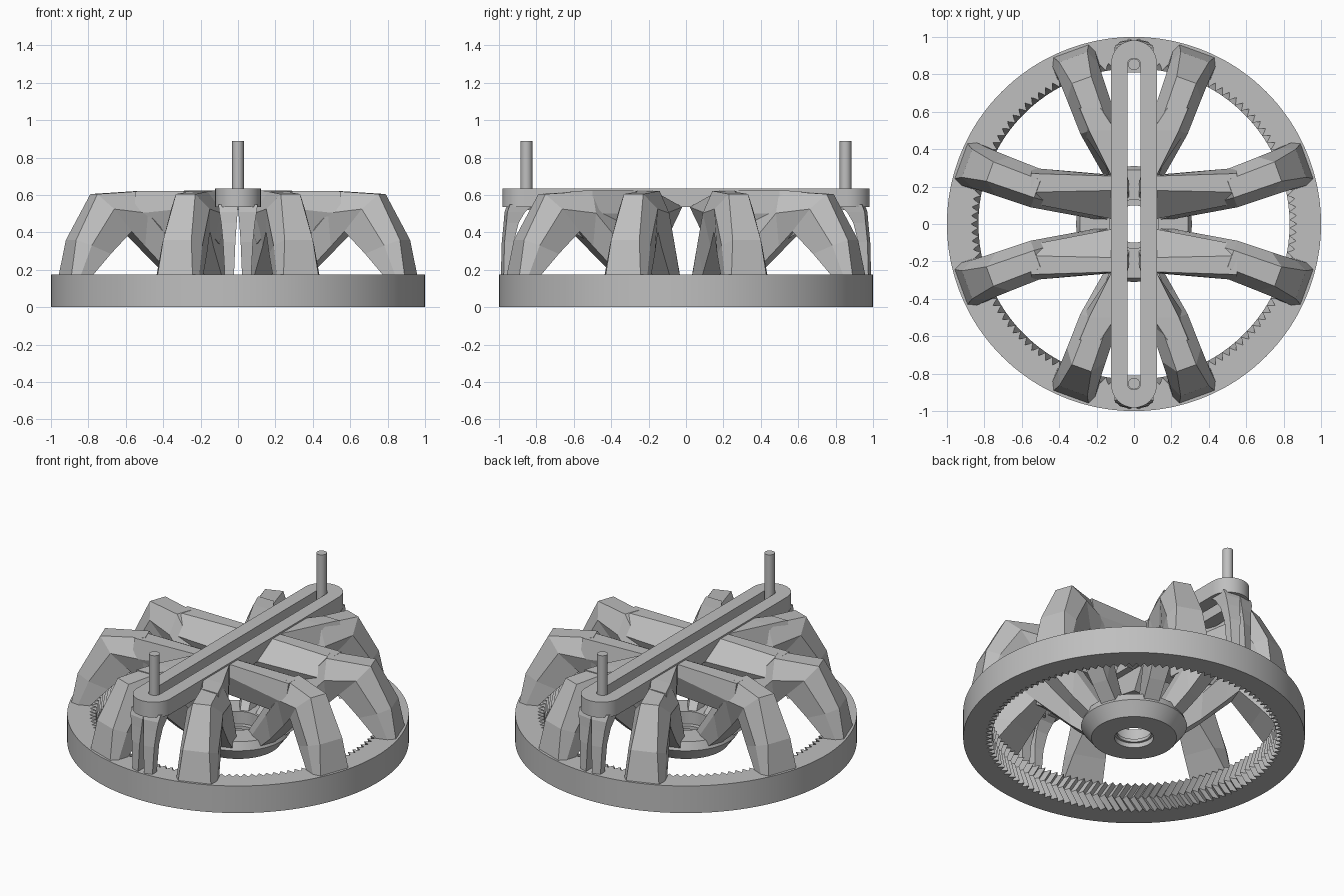
import bpy, bmesh, math

if "Cube" in bpy.data.objects:
    bpy.data.objects.remove(bpy.data.objects["Cube"])

grey = bpy.data.materials.new("plain grey")
grey.diffuse_color = (0.52, 0.52, 0.52, 1)
grey.use_nodes = True
grey.node_tree.nodes["Principled BSDF"].inputs["Base Color"].default_value = grey.diffuse_color


def finish(name, bm, smooth=None):
    bmesh.ops.recalc_face_normals(bm, faces=bm.faces)
    me = bpy.data.meshes.new(name)
    bm.to_mesh(me)
    bm.free()
    me.materials.append(grey)
    ob = bpy.data.objects.new(name, me)
    bpy.context.collection.objects.link(ob)
    if smooth:
        bpy.ops.object.select_all(action='DESELECT')
        ob.select_set(True)
        bpy.context.view_layer.objects.active = ob
        bpy.ops.object.shade_smooth_by_angle(angle=math.radians(smooth))
    return ob


def loft(bm, loops, closed=False):
    """Skin equal-length point loops; closed joins last to first, else ends are capped."""
    rows = [[bm.verts.new(p) for p in lp] for lp in loops]
    n = len(rows[0])
    pairs = list(zip(rows, rows[1:])) + ([(rows[-1], rows[0])] if closed else [])
    for a, b in pairs:
        for i in range(n):
            j = (i + 1) % n
            bm.faces.new((a[i], a[j], b[j], b[i]))
    if not closed:
        bm.faces.new(rows[0])
        bm.faces.new(rows[-1])


def circle(r, z, n):
    return [(r * math.cos(2 * math.pi * i / n), r * math.sin(2 * math.pi * i / n), z) for i in range(n)]


# Ring with internal herringbone teeth
TEETH, TWIST, H = 120, 0.06, 0.175


def toothed(z, twist):
    pts = []
    for i in range(TEETH * 4):
        a = 2 * math.pi * i / (TEETH * 4) + twist
        r = (0.87, 0.853, 0.832, 0.853)[i % 4]
        pts.append((r * math.cos(a), r * math.sin(a), z))
    return pts


bm = bmesh.new()
n = TEETH * 4
loft(bm, [circle(1, 0, n), circle(1, H, n), toothed(H, 0), toothed(H / 2, TWIST), toothed(0, 0)], True)
finish("toothed_ring", bm, 20)

# Central hub with bore
bm = bmesh.new()
loft(bm, [circle(r, z, 48) for r, z in
          [(.115, 0), (.25, 0), (.31, .08), (.29, .13), (.13, .13), (.13, .05), (.10, .05), (.10, .03), (.115, .03)]], True)
finish("hub", bm, 30)


# Slotted top bar
def stadium(r, c, z, k=16):
    pts = []
    for s in (1, -1):
        for i in range(k + 1):
            a = math.pi * i / k
            pts.append((s * r * math.cos(a), s * (c + r * math.sin(a)), z))
    return pts


bm = bmesh.new()
loft(bm, [stadium(.122, .86, .535), stadium(.122, .86, .635), stadium(.036, .85, .635), stadium(.036, .85, .535)], True)
finish("slotted_bar", bm, 30)

# Arm stations: outer (r, z), inner (r, z), half widths at outer, middle, inner
ARM = [((.985, .165), (.875, .165), .10, .122, .12),
       ((.95, .36), (.76, .285), .08, .115, .10),
       ((.82, .605), (.63, .405), .055, .11, .07),
       ((.55, .622), (.55, .325), .05, .105, .06),
       ((.40, .45), (.40, .178), .04, .08, .05),
       ((.14, .125), (.20, .01), .025, .04, .045)]


def arm_loops(angle, sx, sy):
    c, s = math.cos(math.radians(angle)), math.sin(math.radians(angle))
    loops = []
    for (ro, zo), (ri, zi), wo, wm, wi in ARM:
        rm, zm = ro + (ri - ro) * .4, zo + (zi - zo) * .4
        sec = [(ro, wo, zo), (rm, wm, zm), (ri, wi, zi), (ri, -wi, zi), (rm, -wm, zm), (ro, -wo, zo)]
        loops.append([(sx * (r * c - t * s), sy * (r * s + t * c), z) for r, t, z in sec])
    return loops


# Upper braces from the arm knees to the bar: sections as (sideways, z)
SIDE = [(.55, [(.27, .62), (.17, .62), (.11, .50), (.14, .39), (.24, .39), (.30, .50)]),
        (.08, [(.255, .625), (.18, .625), (.02, .536), (.09, .39), (.24, .42), (.26, .55)])]
END = [(.62, [(.29, .62), (.18, .62), (.13, .50), (.16, .41), (.27, .41), (.32, .50)]),
       (.50, [(.24, .625), (.10, .625), (.06, .50), (.10, .34), (.20, .34), (.28, .50)]),
       (.26, [(.12, .625), (.06, .625), (.045, .50), (.06, .32), (.09, .32), (.12, .50)])]

# Bar end leg stations: z, outer y, inner y, inner x, outer x
LEG = [(.16, .99, .93, .022, .07), (.35, .985, .92, .014, .08), (.45, .975, .895, .007, .09),
       (.51, .97, .86, .002, .10), (.55, .955, .81, .001, .105)]

for sx in (-1, 1):
    for sy in (-1, 1):
        tag = ("left" if sx < 0 else "right") + ("_front" if sy < 0 else "_back")
        for angle, kind in ((20, "side"), (70, "end")):
            bm = bmesh.new()
            loft(bm, arm_loops(angle, sx, sy))
            finish(f"{kind}_arm_{tag}", bm)
        bm = bmesh.new()
        loft(bm, [[(sx * x, sy * y, z) for y, z in sec] for x, sec in SIDE])
        finish(f"side_brace_{tag}", bm)
        bm = bmesh.new()
        loft(bm, [[(sx * x, sy * y, z) for x, z in sec] for y, sec in END])
        finish(f"end_brace_{tag}", bm)
        bm = bmesh.new()
        loft(bm, [[(sx * a, sy * yo, z), (sx * b, sy * (yo - .015), z), (sx * b, sy * yi, z), (sx * a, sy * yi, z)]
                  for z, yo, yi, a, b in LEG])
        finish(f"bar_leg_{tag}", bm)

# Pins standing in the slot ends
for sy, tag in ((-1, "front"), (1, "back")):
    bm = bmesh.new()
    loft(bm, [[(x, y + sy * .853, z) for x, y, z in circle(.031, h, 24)] for h, z in ((.52, 0), (.89, 0))])
    finish(f"pin_{tag}", bm, 30)
